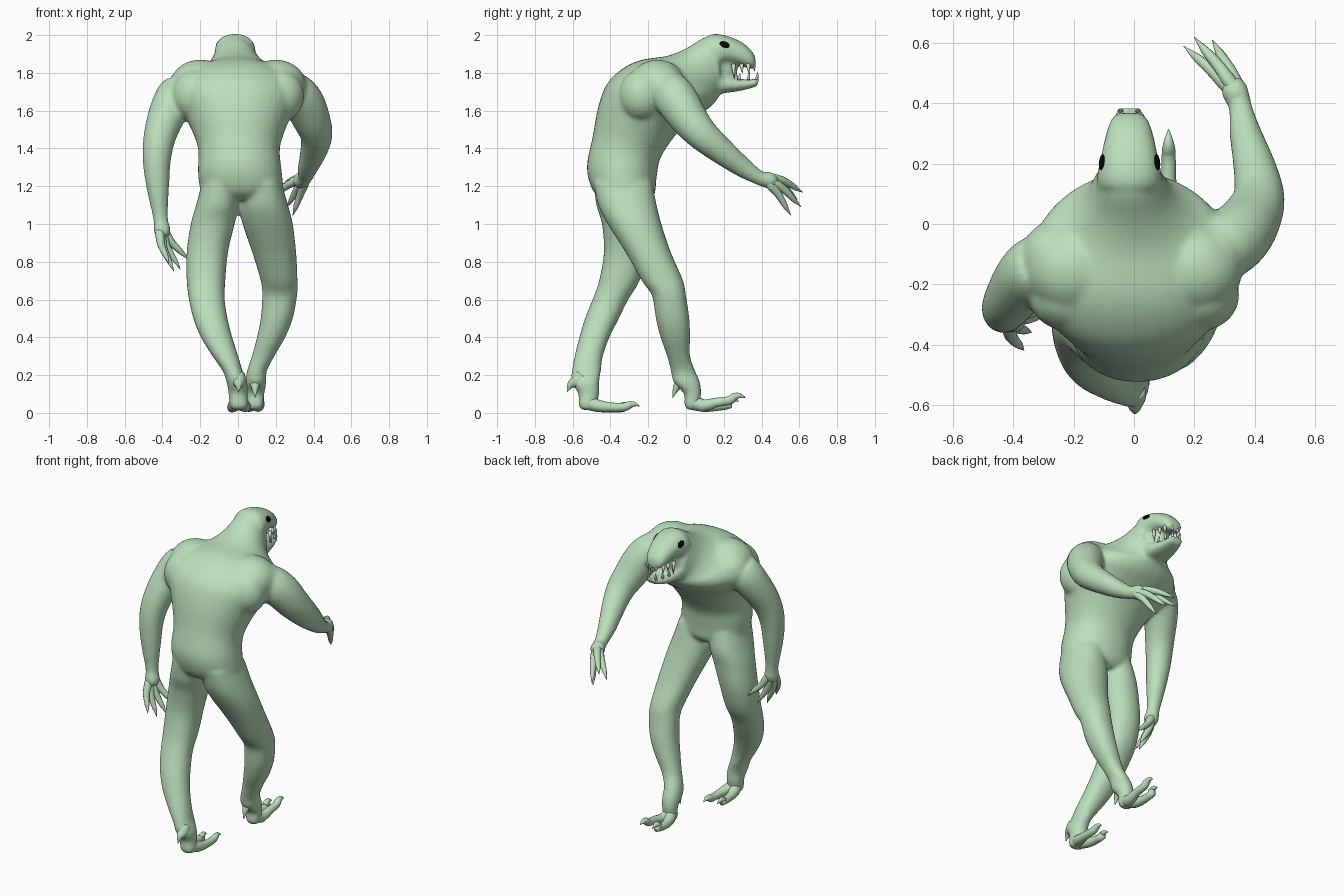
import bpy, bmesh, math
from mathutils import Vector as V, Matrix

if "Cube" in bpy.data.objects:
    bpy.data.objects.remove(bpy.data.objects["Cube"])


def material(name, rgb):
    m = bpy.data.materials.new(name)
    m.diffuse_color = (*rgb, 1)
    m.use_nodes = True
    m.node_tree.nodes["Principled BSDF"].inputs["Base Color"].default_value = m.diffuse_color
    return m


GREEN = material("pale green skin", (0.50, 0.735, 0.50))
WHITE = material("white teeth", (0.9, 0.9, 0.88))
BLACK = material("black eyes", (0.002, 0.002, 0.002))


def loft(bm, rings):
    """Skin a closed surface over rings of points."""
    rows = [[bm.verts.new(p) for p in r] for r in rings]
    n = len(rows[0])
    for a, b in zip(rows, rows[1:]):
        for i in range(n):
            j = (i + 1) % n
            bm.faces.new((a[i], a[j], b[j], b[i]))
    bm.faces.new(rows[0][::-1])
    bm.faces.new(rows[-1])


def spline(rows, steps=4):
    """Catmull-Rom interpolation between section tuples."""
    out = []
    for i in range(len(rows) - 1):
        p = [rows[max(i - 1, 0)], rows[i], rows[i + 1], rows[min(i + 2, len(rows) - 1)]]
        for k in range(steps):
            t = k / steps
            out.append(tuple(.5 * (2 * b + (c - a) * t + (2 * a - 5 * b + 4 * c - d) * t * t
                                   + (3 * b - a - 3 * c + d) * t ** 3) for a, b, c, d in zip(*p)))
    return out + [rows[-1]]


def ring(c, u, v, n=32, power=2.0):
    pts = []
    for i in range(n):
        a = 2 * math.pi * i / n
        ca, sa = math.cos(a), math.sin(a)
        pts.append(c + u * math.copysign(abs(ca) ** (2 / power), ca)
                   + v * math.copysign(abs(sa) ** (2 / power), sa))
    return pts


def slab(bm, sections, power=2.1):
    """Sections: back y, z, front y, z, centre x, half width."""
    rings = []
    for by, bz, fy, fz, x, hw in spline(sections):
        b, f = V((x, by, bz)), V((x, fy, fz))
        rings.append(ring((b + f) / 2, V((hw, 0, 0)), (f - b) / 2, power=power))
    loft(bm, rings)


def tube(bm, pts, n=16, steps=3):
    """Round tube through (x, y, z, radius)."""
    pts = spline(pts, steps)
    ps = [V(p[:3]) for p in pts]
    rings = []
    for i, p in enumerate(ps):
        t = (ps[min(i + 1, len(ps) - 1)] - ps[max(i - 1, 0)]).normalized()
        ref = V((1, 0, 0)) if abs(t.x) < 0.85 else V((0, 1, 0))
        u = t.cross(ref).normalized()
        r = max(pts[i][3], .001)
        rings.append(ring(p, u * r, t.cross(u) * r, n))
    loft(bm, rings)


def ball(bm, c, r):
    m = Matrix.Translation(c) @ Matrix.Diagonal((*r, 1))
    bmesh.ops.create_uvsphere(bm, u_segments=32, v_segments=20, radius=1, matrix=m)


def leg(bm, sections):
    """Sections: z, x min, x max, y min, y max."""
    loft(bm, [ring(V(((a + b) / 2, (c + d) / 2, z)), V(((b - a) / 2, 0, 0)),
                   V((0, (d - c) / 2, 0)), power=2.2) for z, a, b, c, d in spline(sections)])


def finish(bm, name, mat):
    bmesh.ops.recalc_face_normals(bm, faces=bm.faces[:])
    me = bpy.data.meshes.new(name)
    bm.to_mesh(me)
    bm.free()
    me.materials.append(mat)
    for p in me.polygons:
        p.use_smooth = True
    ob = bpy.data.objects.new(name, me)
    bpy.context.collection.objects.link(ob)
    return ob


# --- body: torso, neck, jaws, legs and arms fused into one skin
bm = bmesh.new()
HX = -0.015
slab(bm, [(-.44, 1.13, -.2, 1.12, .01, .15), (-.495, 1.18, -.165, 1.16, .02, .215),
          (-.525, 1.3, -.155, 1.25, .01, .222), (-.495, 1.46, -.13, 1.36, .005, .218),
          (-.465, 1.62, -.03, 1.5, 0, .275), (-.42, 1.74, .06, 1.57, -.005, .335),
          (-.34, 1.82, .13, 1.62, -.005, .335), (-.24, 1.868, .165, 1.66, -.005, .285),
          (-.1, 1.89, .175, 1.675, -.005, .205), (0, 1.93, .18, 1.685, -.01, .152),
          (.09, 1.985, .19, 1.69, HX, .12), (.15, 2.003, .2, 1.70, HX, .106)])
# shoulder and shoulder blade masses
for s in (-1, 1):
    ball(bm, (s * .2, -.15, 1.735), (.16, .15, .135))
    ball(bm, (s * .265, -.11, 1.71), (.11, .12, .12))
    ball(bm, (s * .22, -.235, 1.68), (.13, .12, .14))
# upper jaw, lower jaw and the mouth's inside
slab(bm, [(.12, 2.0, .13, 1.8, HX, .109), (.16, 2.007, .17, 1.82, HX, .107),
          (.23, 1.992, .23, 1.85, HX, .094), (.30, 1.96, .31, 1.83, HX, .077),
          (.345, 1.92, .355, 1.82, HX, .06), (.367, 1.885, .37, 1.83, HX, .04)], 2.2)
slab(bm, [(.14, 1.82, .14, 1.69, HX, .1), (.23, 1.78, .22, 1.695, HX, .085),
          (.32, 1.765, .31, 1.71, HX, .064), (.388, 1.772, .378, 1.73, HX, .045)], 2.5)
slab(bm, [(.14, 1.9, .14, 1.72, HX, .085), (.22, 1.9, .22, 1.73, HX, .06),
          (.27, 1.88, .27, 1.735, HX, .03)])
# legs
leg(bm, [(1.22, .02, .23, -.49, -.18), (1.1, .01, .265, -.465, -.155), (1.0, .024, .29, -.415, -.13),
         (.85, .075, .308, -.32, -.08),
         (.7, .12, .315, -.235, -.015), (.62, .128, .313, -.18, 0), (.5, .12, .29, -.16, .018),
         (.4, .1, .25, -.135, .022), (.3, .073, .193, -.10, .022), (.22, .047, .152, -.08, .05),
         (.16, .04, .15, -.065, .075), (.1, .045, .14, -.01, .08), (.04, .045, .135, -.01, .07),
         (.015, .06, .12, .01, .06)])
leg(bm, [(1.22, -.19, .02, -.49, -.18), (1.1, -.222, .005, -.475, -.165), (1.0, -.25, -.018, -.445, -.18),
         (.85, -.272, -.053, -.435, -.2),
         (.7, -.272, -.067, -.46, -.245), (.6, -.26, -.07, -.495, -.305), (.5, -.237, -.055, -.535, -.355),
         (.4, -.197, -.03, -.565, -.405), (.3, -.135, .002, -.59, -.44), (.22, -.08, .025, -.605, -.45),
         (.16, -.06, .05, -.605, -.46), (.1, -.05, .05, -.57, -.46), (.04, -.045, .055, -.57, -.475),
         (.015, -.03, .04, -.55, -.49)])
# arms, ending in the palms
tube(bm, [(.24, -.1, 1.72, .095), (.3, -.075, 1.69, .112), (.35, -.035, 1.635, .111),
          (.39, .02, 1.55, .1), (.415, .09, 1.47, .086), (.4, .19, 1.385, .071),
          (.37, .3, 1.3, .054), (.353, .39, 1.243, .039), (.335, .44, 1.232, .046),
          (.32, .47, 1.215, .036)], 24)
tube(bm, [(-.24, -.13, 1.72, .095), (-.31, -.145, 1.685, .112), (-.36, -.18, 1.615, .104),
          (-.41, -.25, 1.48, .088), (-.43, -.285, 1.35, .076), (-.425, -.3, 1.2, .061),
          (-.41, -.31, 1.03, .039), (-.402, -.318, .97, .046), (-.395, -.325, .93, .034)], 24)
raw = finish(bm, "body_helper", GREEN)
mod = raw.modifiers.new("fuse", 'REMESH')
mod.mode = 'VOXEL'
mod.voxel_size = 0.011
mod.use_smooth_shade = True
sm = raw.modifiers.new("soften", 'SMOOTH')
sm.factor = 0.5
sm.iterations = 10
bpy.context.view_layer.update()
me = bpy.data.meshes.new_from_object(raw.evaluated_get(bpy.context.evaluated_depsgraph_get()))
me.materials.clear()
me.materials.append(GREEN)
for p in me.polygons:
    p.material_index = 0
    p.use_smooth = True
body = bpy.data.objects.new("body", me)
bpy.context.collection.objects.link(body)
bpy.data.objects.remove(raw)
bpy.context.view_layer.update()


# --- clawed fingers, fanning out of the palm
def fingers(name, palm, bulge, tips):
    bm = bmesh.new()
    mean = sum((V(t) for t in tips), V()) / len(tips)
    for t in tips:
        t = V(t)
        p = V(palm) + (t - mean) * .25
        b = V(bulge)
        tube(bm, [(*(p * 1.15 - t * .15), .012), (*p, .025), (*(p.lerp(t, .35) + b), .021),
                  (*(p.lerp(t, .65) + b * .6), .016), (*(p.lerp(t, .78) + b * .3), .012), (*t, .001)], 10, 2)
    finish(bm, name, GREEN)


fingers("right_fingers", (.335, .45, 1.228), (.003, .003, .012),
        [(.2, .62, 1.167), (.26, .61, 1.09), (.165, .59, 1.13), (.29, .555, 1.045)])
fingers("left_fingers", (-.402, -.32, .95), (-.012, -.004, 0),
        [(-.365, -.42, .79), (-.34, -.36, .75), (-.305, -.31, .76), (-.26, -.27, .81)])


# --- feet: two clawed toes and a heel spur
def foot(name, x, y, lift, toes):
    bm = bmesh.new()
    for dx, reach, dz in toes:
        tube(bm, [(x, y, .06, .04), (x + dx * .7, y + .06, .038, .033), (x + dx, y + .13, .03 + dz, .025),
                  (x + dx, y + .2, .03 + dz + lift * .5, .023), (x + dx, y + reach - .06, .04 + dz + lift, .021),
                  (x + dx, y + reach - .03, .047 + dz + lift, .013),
                  (x + dx, y + reach, .035 + dz + lift, .001)], 12, 2)
    far = .03 if y < -.2 else 0
    tube(bm, [(x, y - .02, .2, .035), (x, y - .05, .165, .036), (x, y - .08, .135 + far / 2, .02),
              (x, y - .1, .08 + far, .001)], 12, 3)
    finish(bm, name, GREEN)


foot("right_foot", .09, .03, .02, [(.025, .285, .025), (-.04, .25, .005)])
foot("left_foot", .003, -.53, 0, [(-.035, .25, -.003), (.042, .285, 0)])

# --- teeth along both jaws: offset from the middle, y, length
bm = bmesh.new()
for z, r, row in ((1.848, .011, ((.071, .25, -.08), (.061, .293, -.05), (.051, .328, -.055), (.02, .357, -.04))),
                  (1.762, .009, ((.058, .28, .035), (.047, .33, .045), (.028, .374, .045)))):
    for w, y, ln in row:
        for s in (-1, 1):
            tube(bm, [(HX + s * w, y, z, r), (HX + s * w, y + .003, z + ln * .5, r * .7),
                      (HX + s * w, y + .006, z + ln, .001)], 8, 1)
finish(bm, "teeth", WHITE)

# --- eyes, set on the skin at each side of the head
for s, name in ((-1, "left_eye"), (1, "right_eye")):
    hit, loc, nor, _ = body.ray_cast(V((HX + s * .4, .205, 1.95)), V((-s, 0, 0)))
    bm = bmesh.new()
    bmesh.ops.create_uvsphere(bm, u_segments=20, v_segments=12, radius=1)
    eye = finish(bm, name, BLACK)
    eye.scale = (.028, .019, .005)
    z = nor.normalized()
    fwd = V((0, 1, -.35))
    x = (fwd - z * z.dot(fwd)).normalized()
    eye.rotation_euler = Matrix((x, z.cross(x), z)).transposed().to_euler()
    eye.location = loc
